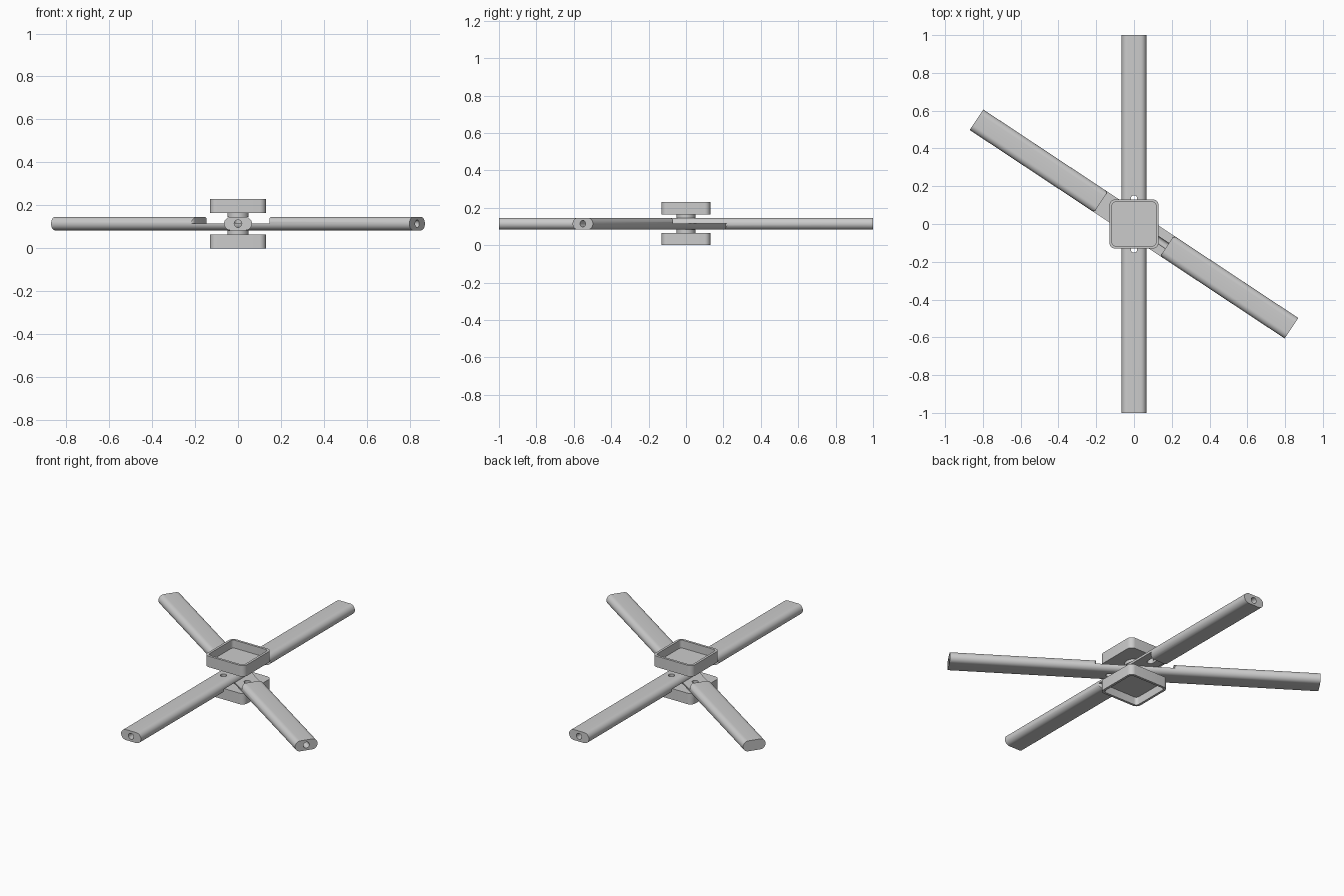
import bpy, bmesh, math
from mathutils import Matrix, Vector

if "Cube" in bpy.data.objects:
    bpy.data.objects.remove(bpy.data.objects["Cube"])

MID = 0.115      # height of the arm axis
HOLE = 0.135     # distance of the screw holes from the centre


def arc(cx, cy, r, a0, a1, n=8):
    return [(cx + r * math.cos(math.radians(a0 + (a1 - a0) * i / n)),
             cy + r * math.sin(math.radians(a0 + (a1 - a0) * i / n))) for i in range(n + 1)]


def rounded(hx, hy, r, n=8):
    x, y = hx - r, hy - r
    return (arc(x, y, r, 0, 90, n) + arc(-x, y, r, 90, 180, n)
            + arc(-x, -y, r, 180, 270, n) + arc(x, -y, r, 270, 360, n))


def prism(name, pts, lo, hi, matrix=Matrix()):
    """Extrude a 2D outline from lo to hi along local z, then transform it."""
    bm = bmesh.new()
    f = bm.faces.new([bm.verts.new((x, y, lo)) for x, y in pts])
    up = bmesh.ops.extrude_face_region(bm, geom=[f])["geom"]
    bmesh.ops.translate(bm, vec=(0, 0, hi - lo), verts=[v for v in up if isinstance(v, bmesh.types.BMVert)])
    bmesh.ops.remove_doubles(bm, verts=bm.verts, dist=1e-5)
    bmesh.ops.recalc_face_normals(bm, faces=bm.faces)
    bm.transform(matrix)
    me = bpy.data.meshes.new(name)
    bm.to_mesh(me)
    bm.free()
    ob = bpy.data.objects.new(name, me)
    bpy.context.collection.objects.link(ob)
    return ob


def apply_bool(ob, other, op="DIFFERENCE"):
    m = ob.modifiers.new("bool", "BOOLEAN")
    m.operation, m.solver, m.object = op, "EXACT", other
    bpy.context.view_layer.objects.active = ob
    bpy.ops.object.modifier_apply(modifier=m.name)
    bpy.data.objects.remove(other)


def smooth(ob):
    bpy.ops.object.select_all(action="DESELECT")
    ob.select_set(True)
    bpy.context.view_layer.objects.active = ob
    bpy.ops.object.shade_smooth_by_angle(angle=math.radians(30))


def circle(r, n=24):
    return arc(0, 0, r, 0, 360 - 360 / n, n - 1)


def arm(name, angle, notch, bores):
    # stadium-section bar along local x: profile axes map to y and z
    along = Matrix.Translation((0, 0, MID)) @ Matrix(((0, 0, 1, 0), (1, 0, 0, 0), (0, 1, 0, 0), (0, 0, 0, 1)))
    w, h = 0.065, 0.031
    section = arc(w - h, 0, h, -90, 90, 16) + arc(-(w - h), 0, h, 90, 270, 16)
    bar = prism(name, section, -1.0, 1.0, along)
    # half-lap notch whose end walls have rounded outer corners
    q = arc(0.228, 0.0475, 0.018, 180, 90)
    q = [(0.21, 0)] + q + [(0.228, 0.09)]
    right = [(x, -y) for x, y in reversed(q[1:])] + q
    outline = right + [(-x, -y) for x, y in right]
    apply_bool(bar, prism("notch_cutter", outline, *notch))
    # vertical screw holes and lengthwise bores from the ends
    for s in (1, -1):
        apply_bool(bar, prism("hole_cutter", circle(0.017), 0, 0.3, Matrix.Translation((s * HOLE, 0, 0))))
    for s in bores:
        lo, hi = sorted((s * HOLE, s * 1.1))
        apply_bool(bar, prism("bore_cutter", circle(0.0175), lo, hi, along))
    bar.data.transform(Matrix.Rotation(math.radians(angle), 4, "Z"))
    smooth(bar)


def tray(name, flip):
    # shallow square cup with a round boss facing the arms
    m = Matrix.Translation((0, 0, MID)) @ Matrix.Diagonal((1, 1, flip, 1))
    if flip < 0:
        m = Matrix.Translation((0, 0, MID)) @ Matrix.Rotation(math.pi, 4, "X")
    cup = prism(name, rounded(0.13, 0.13, 0.03), 0.05, 0.115, m)
    apply_bool(cup, prism("pocket_cutter", rounded(0.116, 0.116, 0.018), 0.068, 0.2, m))
    apply_bool(cup, prism("boss", circle(0.05, 40), 0.031, 0.055, m), "UNION")
    smooth(cup)


arm("straight_arm", 90, (0, MID), (1, -1))
arm("angled_arm", -33.5, (MID, 0.3), (1,))
tray("top_tray", 1)
tray("bottom_tray", -1)
